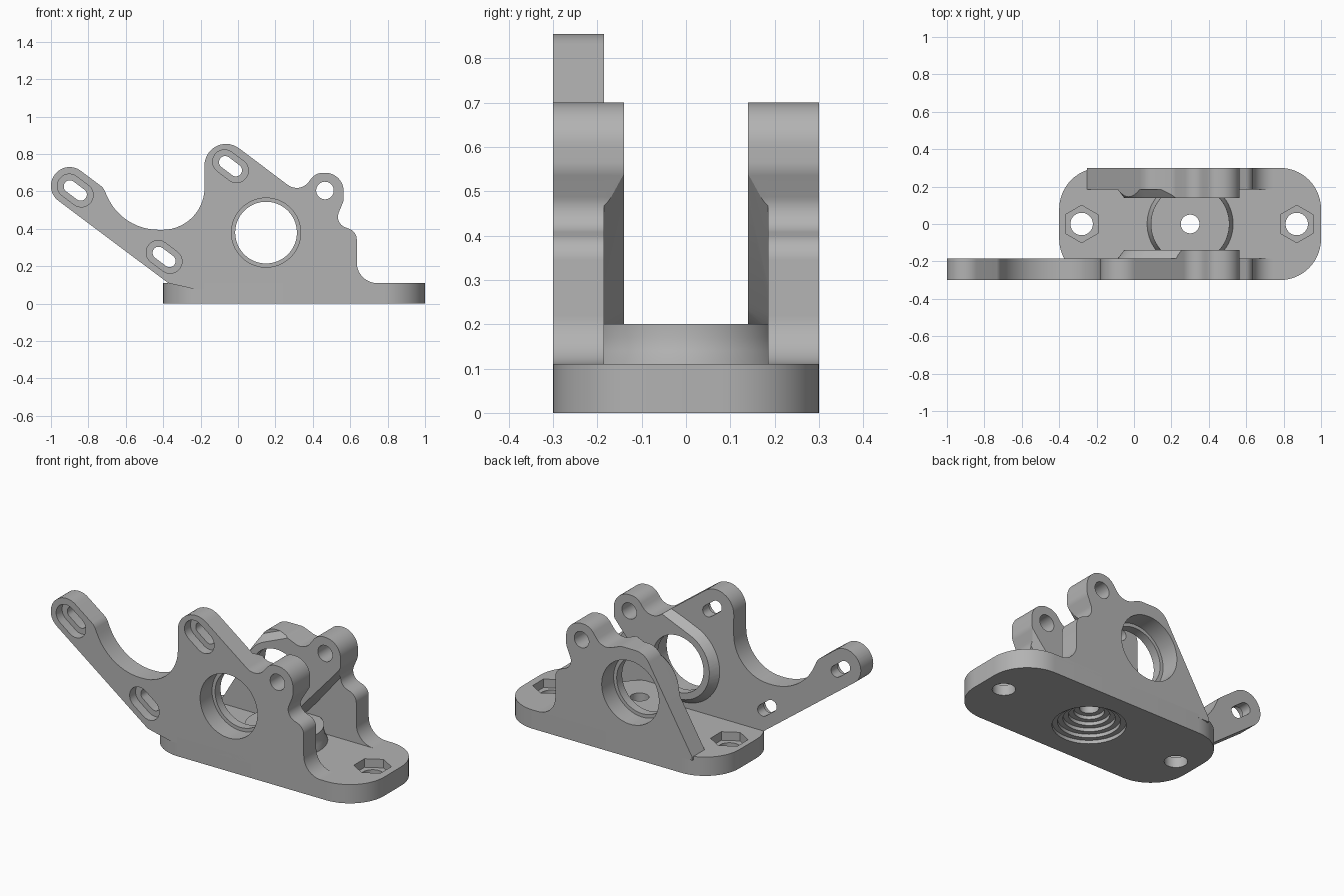
import bpy, bmesh, math
from mathutils import Vector

cube = bpy.data.objects.get("Cube")
if cube:
    bpy.data.objects.remove(cube)

GREY = (0.45, 0.45, 0.45, 1)
metal = bpy.data.materials.new("plain grey")
metal.use_nodes = True
metal.diffuse_color = GREY
metal.node_tree.nodes["Principled BSDF"].inputs["Base Color"].default_value = GREY

SLOPE = math.atan2(-0.6, 0.8)  # direction shared by the arm and its slots


def rounded(points, steps=14):
    """Polygon whose corners (x, y, radius) are replaced by arcs."""
    out = []
    for i, (x, y, r) in enumerate(points):
        p = Vector((x, y))
        u = (Vector(points[i - 1][:2]) - p).normalized()
        v = (Vector(points[(i + 1) % len(points)][:2]) - p).normalized()
        if r == 0:
            out.append(p)
            continue
        half = u.angle(v) / 2
        t = r / math.tan(half)
        c = p + (u + v).normalized() * r / math.sin(half)
        a, b = p + u * t - c, p + v * t - c
        start = math.atan2(a.y, a.x)
        turn = math.atan2(a.x * b.y - a.y * b.x, a.dot(b))
        for k in range(steps + 1):
            g = start + turn * k / steps
            out.append(c + Vector((math.cos(g), math.sin(g))) * r)
    return out


def slot(x, y, r, half=0, n=24):
    """Stadium outline along the arm direction, or a circle."""
    out = []
    d = Vector((math.cos(SLOPE), math.sin(SLOPE))) * half
    for side in (1, -1):
        for k in range(n + (half > 0)):
            g = SLOPE - side * math.pi / 2 + math.pi * k / n
            out.append(Vector((x, y)) + d * side + Vector((math.cos(g), math.sin(g))) * r)
    return out


def finish(name, bm):
    bmesh.ops.recalc_face_normals(bm, faces=bm.faces)
    mesh = bpy.data.meshes.new(name)
    bm.to_mesh(mesh)
    bm.free()
    obj = bpy.data.objects.new(name, mesh)
    bpy.context.collection.objects.link(obj)
    return obj


def prism(name, outline, axis, a, b):
    bm = bmesh.new()
    place = (lambda p: (p.x, a, p.y)) if axis == "y" else (lambda p: (p.x, p.y, a))
    verts = [bm.verts.new(place(p)) for p in outline]
    bmesh.ops.remove_doubles(bm, verts=verts, dist=0.0002)
    face = bm.faces.new([v for v in verts if v.is_valid])
    ext = bmesh.ops.extrude_face_region(bm, geom=[face])["geom"]
    shift = Vector((0, b - a, 0)) if axis == "y" else Vector((0, 0, b - a))
    bmesh.ops.translate(bm, verts=[v for v in ext if isinstance(v, bmesh.types.BMVert)], vec=shift)
    return finish(name, bm)


def lathe(name, profile, x, n=64):
    bm = bmesh.new()
    verts = [bm.verts.new((x + r, 0, z)) for r, z in profile]
    edges = [bm.edges.new(pair) for pair in zip(verts, verts[1:])]
    bmesh.ops.spin(bm, geom=verts + edges, cent=(x, 0, 0), axis=(0, 0, 1),
                   angle=math.tau, steps=n, use_duplicate=False)
    bmesh.ops.remove_doubles(bm, verts=bm.verts, dist=0.0002)
    return finish(name, bm)


cutters = []


def cutter(obj):
    obj.hide_render = True
    cutters.append(obj)
    return obj


def carve(obj, tools, operation="DIFFERENCE"):
    for tool in tools:
        mod = obj.modifiers.new("carve", "BOOLEAN")
        mod.operation, mod.solver, mod.object = operation, "EXACT", tool
    graph = bpy.context.evaluated_depsgraph_get()
    mesh = bpy.data.meshes.new_from_object(obj.evaluated_get(graph))
    obj.modifiers.clear()
    obj.data = mesh


BORE = (0.15, 0.38)
LUG = (0.465, 0.605)
BOSS_X = 0.3

# Shared cutters: bearing seat, bearing lip, lug hole, stepped recess
seat = cutter(prism("seat_cutter", slot(*BORE, 0.185, n=32), "y", -0.5, 0.5))
lip = cutter(prism("lip_cutter", slot(*BORE, 0.165, n=32), "y", -0.5, 0.5))
lug_hole = cutter(prism("lug_hole_cutter", slot(*LUG, 0.047), "y", -0.5, 0.5))
steps = [(0, -0.05)]
for i in range(5):
    r = 0.19 - 0.028 * i
    steps += [(r, 0.02 * i if i else -0.05), (r, 0.02 * (i + 1))]
steps += [(0.05, 0.1), (0.05, 0.3), (0, 0.3)]
recess = cutter(lathe("recess_cutter", steps, BOSS_X))

# Base plate with two bolt holes and hexagonal nut pockets
base = prism("base_plate", rounded([(-0.4, -0.3, 0.22), (1, -0.3, 0.22),
                                    (1, 0.3, 0.22), (-0.4, 0.3, 0.22)]), "z", 0, 0.11)
tools = [recess]
for x in (-0.28, 0.87):
    tools.append(cutter(prism("bolt_cutter", slot(x, 0, 0.06), "z", -0.1, 0.2)))
    hexagon = [Vector((x + 0.1 * math.sin(k * math.pi / 3), 0.1 * math.cos(k * math.pi / 3)))
               for k in range(6)]
    tools.append(cutter(prism("nut_cutter", hexagon, "z", 0.06, 0.2)))
carve(base, tools)

# Central boss between the walls
boss = lathe("centre_boss", [(0, 0.05), (0.23, 0.05), (0.23, 0.11), (0.217, 0.14),
                             (0.21, 0.17), (0.21, 0.2), (0, 0.2)], BOSS_X)
carve(boss, [recess])

# Wall outlines share the lug and the stepped right-hand edge
right_edge = [(0.33, 0.587, 0.08), (0.415, 0.7, 0.08), (0.565, 0.7, 0.099),
              (0.565, 0.55, 0.08), (0.515, 0.43, 0.06), (0.635, 0.385, 0.06),
              (0.635, 0.11, 0.11), (0.77, 0.11, 0), (0.77, 0.09, 0)]
arm_edge = [(-0.22, 0.075, 0), (-0.373, 0.11, 0), (-1.04, 0.61, 0.099), (-0.92, 0.77, 0.099),
            (-0.72, 0.62, 0.07), (-0.62, 0.395, 0.3), (-0.178, 0.395, 0.225),
            (-0.18, 0.97, 0.115)]
back_edge = [(-0.25, 0.09, 0), (-0.25, 0.11, 0), (0.06, 0.635, 0.1), (0.21, 0.635, 0.08)]

# Slotted holes of the arm, with a shallow wider recess in front
slots = []
for x, z in ((-0.87, 0.605), (-0.04, 0.735), (-0.395, 0.25)):
    slots.append(cutter(prism("slot_cutter", slot(x, z, 0.033, 0.036, 12), "y", -0.5, -0.1)))
    slots.append(cutter(prism("slot_recess_cutter", slot(x, z, 0.064, 0.04, 12), "y", -0.5, -0.245)))

parts = [base, boss]
for name, edge, s, extra in (("front", arm_edge, -1, slots), ("back", back_edge, 1, [])):
    outline = rounded(edge + right_edge)
    wall = prism(name + "_wall", outline, "y", s * 0.3, s * 0.185)
    carve(wall, [seat, lug_hole] + extra)

    # Thickened inner pad joining the bearing collar to the lug
    pad = prism(name + "_bearing_pad", outline, "y", s * 0.19, s * 0.14)
    bm = bmesh.new()
    for y, r_bore, r_lug in ((0.2, 0.25, 0.15), (0.13, 0.195, 0.11)):
        for p in slot(*BORE, r_bore, n=32) + slot(*LUG, r_lug, n=32):
            bm.verts.new((p.x, s * y, p.y))
    hull = bmesh.ops.convex_hull(bm, input=bm.verts)
    loose = [v for v in bm.verts if not v.link_faces]
    bmesh.ops.delete(bm, geom=loose, context="VERTS")
    carve(pad, [cutter(finish("pad_limit", bm))], "INTERSECT")
    carve(pad, [lip, lug_hole])
    parts += [wall, pad]

for obj in cutters:
    bpy.data.objects.remove(obj)

# Material and smooth shading with sharp edges kept
bpy.ops.object.select_all(action="DESELECT")
for obj in parts:
    obj.data.materials.clear()
    obj.data.materials.append(metal)
    for face in obj.data.polygons:
        face.material_index = 0
    obj.select_set(True)
bpy.context.view_layer.objects.active = base
bpy.ops.object.shade_smooth_by_angle(angle=math.radians(30))
